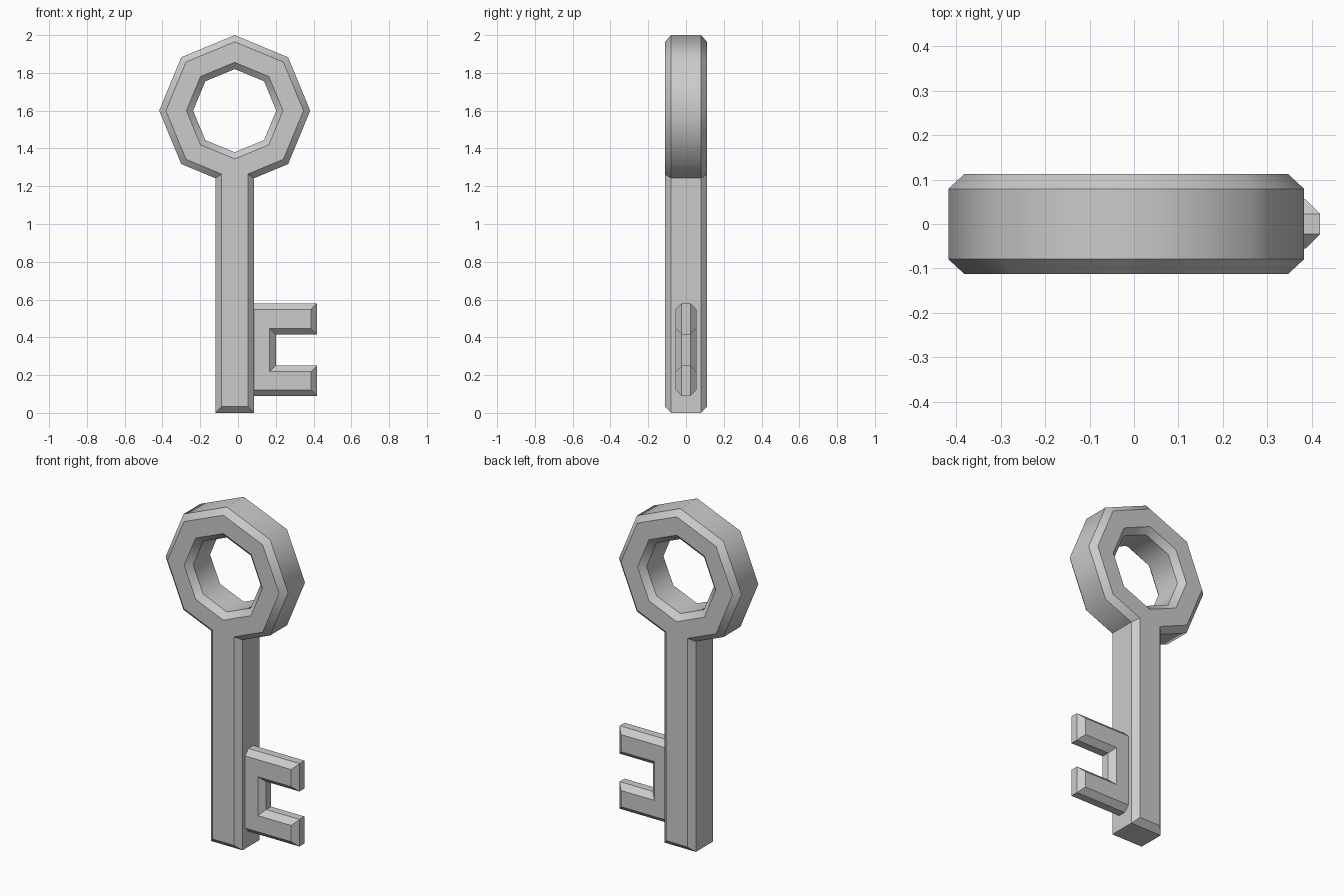
import bpy, bmesh, math
from mathutils import Vector

if "Cube" in bpy.data.objects:
    bpy.data.objects.remove(bpy.data.objects["Cube"])


def inset(pts, d):
    """Mitred offset of a closed loop toward its left (material) side."""
    out = []
    for i, p in enumerate(pts):
        a = (p - pts[i - 1]).normalized()
        b = (pts[(i + 1) % len(pts)] - p).normalized()
        na, nb = Vector((-a.y, a.x)), Vector((-b.y, b.x))
        out.append(p + (na + nb) * d / (1 + na.dot(nb)))
    return out


def bevelled_plate(name, loops, half, d):
    """Extrude x-z loops along y with a chamfer of size d on both faces."""
    bm = bmesh.new()
    caps = [[], []]
    for loop in loops:
        pts = [Vector(p) for p in loop]
        n = len(pts)
        small = inset(pts, d)
        layers = [(small, -half), (pts, -half + d), (pts, half - d), (small, half)]
        rows = [[bm.verts.new((p.x, y, p.y)) for p in ps] for ps, y in layers]
        for lo, hi in zip(rows, rows[1:]):
            for i in range(n):
                j = (i + 1) % n
                bm.faces.new((lo[i], lo[j], hi[j], hi[i])).smooth = True
        for row in rows:
            for i in range(n):
                bm.edges.get((row[i], row[(i + 1) % n])).smooth = False
        # hard corners stay sharp, the round parts shade smoothly
        for i in range(n):
            turn = (pts[i] - pts[i - 1]).angle(pts[(i + 1) % n] - pts[i])
            if turn > math.radians(50):
                for lo, hi in zip(rows, rows[1:]):
                    bm.edges.get((lo[i], hi[i])).smooth = False
        for cap, row in zip(caps, (rows[0], rows[-1])):
            cap += [bm.edges.get((row[i], row[(i + 1) % n])) for i in range(n)]
    for cap in caps:
        bmesh.ops.triangle_fill(bm, edges=cap, use_beauty=True)
    bmesh.ops.recalc_face_normals(bm, faces=bm.faces[:])
    mesh = bpy.data.meshes.new(name)
    bm.to_mesh(mesh)
    bm.free()
    obj = bpy.data.objects.new(name, mesh)
    bpy.context.collection.objects.link(obj)
    return obj


CX, CZ, R, HOLE, W = -0.0175, 1.6, 0.4, 0.22, 0.1025


def ring_point(r, deg):
    a = math.radians(deg)
    return (CX + r * math.cos(a), CZ + r * math.sin(a))


# Octagonal bow and shaft in one outline, with the bow's hole
joint = CZ - R + W * math.tan(math.radians(22.5))
outline = [(CX - W, 0), (CX + W, 0), (CX + W, joint)]
outline += [ring_point(R, a) for a in range(-45, 226, 45)]
outline.append((CX - W, joint))
hole = [ring_point(HOLE, -a) for a in range(0, 360, 45)]
bevelled_plate("bow_and_shaft", [outline, hole], 0.112, 0.033)

# Two-pronged bit, its root buried in the shaft
bit = [(0.03, 0.09), (0.418, 0.09), (0.418, 0.25), (0.2, 0.25),
       (0.2, 0.415), (0.418, 0.415), (0.418, 0.58), (0.03, 0.58)]
bevelled_plate("key_bit", [bit], 0.055, 0.032)
